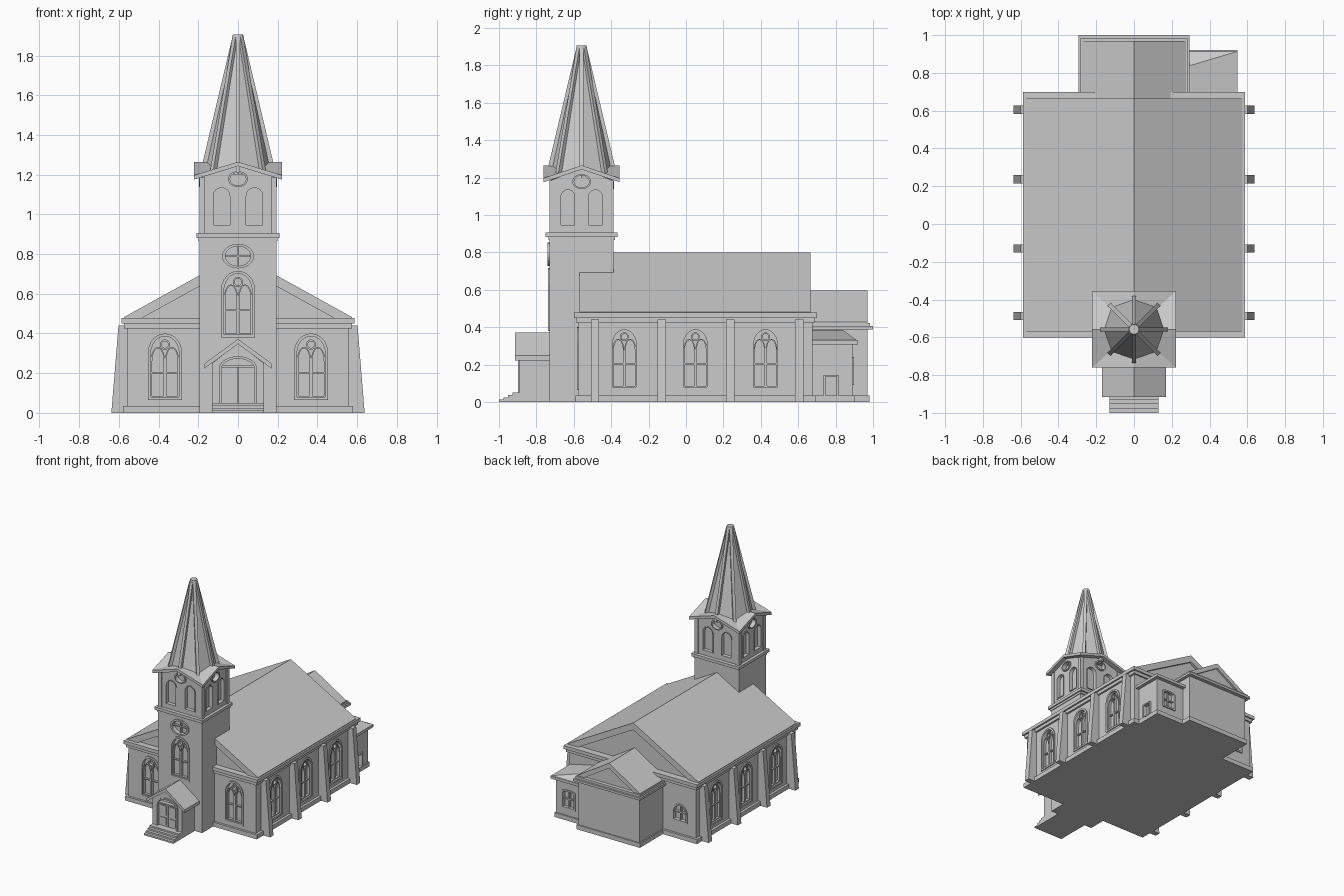
import bpy, bmesh, math
from mathutils import Matrix

if "Cube" in bpy.data.objects:
    bpy.data.objects.remove(bpy.data.objects["Cube"])

stone = bpy.data.materials.new("pale grey")
stone.use_nodes = True
GREY = (0.6, 0.6, 0.6, 1)
stone.diffuse_color = GREY
stone.node_tree.nodes["Principled BSDF"].inputs["Base Color"].default_value = GREY


# --- helpers ---
def finish(name, bm, M=Matrix()):
    bmesh.ops.recalc_face_normals(bm, faces=bm.faces)
    me = bpy.data.meshes.new(name)
    bm.to_mesh(me)
    bm.free()
    me.transform(M)
    me.materials.append(stone)
    ob = bpy.data.objects.new(name, me)
    bpy.context.scene.collection.objects.link(ob)
    return ob


def add_prism(bm, pts, y0, y1):
    a = [bm.verts.new((x, y0, z)) for x, z in pts]
    b = [bm.verts.new((x, y1, z)) for x, z in pts]
    bm.faces.new(a)
    bm.faces.new(b)
    for i in range(len(a)):
        j = (i + 1) % len(a)
        bm.faces.new((a[i], a[j], b[j], b[i]))


def add_ring(bm, outer, inner, y0, y1):
    loops = [[bm.verts.new((x, y, z)) for x, z in p]
             for p, y in ((outer, y0), (inner, y0), (inner, y1), (outer, y1))]
    n = len(outer)
    for k in range(4):
        p, q = loops[k], loops[(k + 1) % 4]
        for i in range(n):
            j = (i + 1) % n
            bm.faces.new((p[i], p[j], q[j], q[i]))


def rect(x0, x1, z0, z1):
    return [(x0, z0), (x1, z0), (x1, z1), (x0, z1)]


def prism(name, pts, y0, y1, M=Matrix()):
    bm = bmesh.new()
    add_prism(bm, pts, y0, y1)
    return finish(name, bm, M)


def box(name, x0, x1, y0, y1, z0, z1):
    return prism(name, rect(x0, x1, z0, z1), y0, y1)


def arch(u, w, z0, z1, rise, n=12):
    top = [(u + w / 2 * math.cos(math.pi * i / n), z1 - rise + rise * math.sin(math.pi * i / n))
           for i in range(n + 1)]
    return [(u - w / 2, z0), (u + w / 2, z0)] + top


def oval(u, z, rx, rz, n=24):
    return [(u + rx * math.cos(math.tau * i / n), z + rz * math.sin(math.tau * i / n)) for i in range(n)]


def chevron(name, hw, eave, ridge, t, y0, y1):
    pts = [(-hw, eave), (0, ridge), (hw, eave), (hw, eave - t), (0, ridge - t), (-hw, eave - t)]
    return prism(name, pts, y0, y1)


def wall(x, y, turn):
    # local -y points out of the wall; turn counts quarter turns from the front
    return Matrix.Translation((x, y, 0)) @ Matrix.Rotation(turn * math.pi / 2, 4, 'Z')


def carve(ob, cuts, depth):
    for pts, M in cuts:
        cutter = prism("cutter", pts, -0.03, depth, M)
        cutter.hide_render = True
        mod = ob.modifiers.new("opening", 'BOOLEAN')
        mod.operation, mod.solver, mod.object = 'DIFFERENCE', 'EXACT', cutter
        dg = bpy.context.evaluated_depsgraph_get()
        me = bpy.data.meshes.new_from_object(ob.evaluated_get(dg))
        ob.modifiers.clear()
        ob.data = me
        bpy.data.objects.remove(cutter)


DEPTH = 0.025


def church_window(name, M, u, w, z0, z1):
    bm = bmesh.new()
    t, rise = 0.014, w * 0.55
    outer = arch(u, w, z0, z1, rise)
    add_ring(bm, outer, arch(u, w - 2 * t, z0 + t, z1 - t, rise - t / 2), -0.008, DEPTH)
    lw = w / 2 - t
    for s in (-1, 1):
        c = u + s * lw / 2
        top = z1 - w * 0.4
        add_ring(bm, arch(c, lw, z0 + t, top, lw), arch(c, lw - t, z0 + t + t / 2, top - t / 2, lw - t / 2),
                 0.005, DEPTH)
        add_prism(bm, rect(c - lw / 2, c + lw / 2, (z0 + top) / 2, (z0 + top) / 2 + 0.008), 0.01, DEPTH)
    zr = z1 - w * 0.33
    add_ring(bm, oval(u, zr, w * 0.15, w * 0.15), oval(u, zr, w * 0.1, w * 0.1), 0.005, DEPTH)
    finish(name, bm, M)
    return outer, M


def oval_window(name, M, z, rx, rz, bars):
    bm = bmesh.new()
    outer = oval(0, z, rx, rz)
    add_ring(bm, outer, oval(0, z, rx * 0.8, rz * 0.8), -0.01, DEPTH)
    if bars:
        add_prism(bm, rect(-rx * 0.85, rx * 0.85, z - 0.004, z + 0.004), 0.008, DEPTH)
        add_prism(bm, rect(-0.004, 0.004, z - rz * 0.85, z + rz * 0.85), 0.008, DEPTH)
    finish(name, bm, M)
    return outer, M


def pane_window(name, M, u, w, z0, z1, rise):
    bm = bmesh.new()
    t = 0.012
    outer = arch(u, w, z0, z1, rise)
    add_ring(bm, outer, arch(u, w - 2 * t, z0 + t, z1 - t, rise * 0.85), -0.008, DEPTH)
    add_prism(bm, rect(u - 0.005, u + 0.005, z0 + t, z1 - t), 0.005, DEPTH)
    zm = (z0 + z1) / 2
    add_prism(bm, rect(u - w / 2 + t, u + w / 2 - t, zm - 0.005, zm + 0.005), 0.005, DEPTH)
    finish(name, bm, M)
    return outer, M


def cross_gable(name, cx, cy, hx, hy, ridge, eave, bottom):
    # four gables meeting in valleys; bottom maps a top height to the underside height
    bm = bmesh.new()
    ring = [(1, 0), (1, 1), (0, 1), (-1, 1), (-1, 0), (-1, -1), (0, -1), (1, -1)]
    hs = [eave if i % 2 else ridge for i in range(8)]
    layers = []
    for f in (lambda h: h, bottom):
        rim = [bm.verts.new((cx + a * hx, cy + b * hy, f(h))) for (a, b), h in zip(ring, hs)]
        mid = bm.verts.new((cx, cy, f(ridge)))
        for i in range(8):
            bm.faces.new((mid, rim[i], rim[(i + 1) % 8]))
        layers.append(rim)
    a, b = layers
    for i in range(8):
        j = (i + 1) % 8
        bm.faces.new((a[i], a[j], b[j], b[i]))
    return finish(name, bm)


# --- nave ---
nave = box("nave_walls", -0.56, 0.56, -0.575, 0.675, 0, 0.45)
cuts = [church_window("front_window", wall(0, -0.575, 0), s * 0.368, 0.17, 0.065, 0.4) for s in (-1, 1)]
for s in (-1, 1):
    M = wall(s * 0.56, 0, s)
    for y in (-0.33, 0.05, 0.425):
        cuts.append(church_window("side_window", M, s * y, 0.155, 0.065, 0.4))
    for y in (-0.487, -0.13, 0.237, 0.605):
        prism("buttress", [(s * y - 0.022, 0), (s * y + 0.022, 0), (s * y + 0.022, 0.44), (s * y - 0.022, 0.44)],
              -0.08, 0, M)
        # batter the outer face so that it leans in towards the top
        for v in bpy.context.scene.collection.objects[-1].data.vertices:
            if abs(v.co.x) > 0.6:
                v.co.x = s * (0.602 if v.co.z > 0.2 else 0.638)
cuts.append(pane_window("vestry_window", wall(0, 0.675, 2), 0.42, 0.13, 0.13, 0.27, 0.065))
carve(nave, cuts, DEPTH)
box("nave_plinth", -0.58, 0.58, -0.592, 0.692, 0, 0.035)
box("nave_lower_cornice", -0.575, 0.575, -0.588, 0.688, 0.425, 0.45)
box("nave_upper_cornice", -0.588, 0.588, -0.6, 0.7, 0.45, 0.477)
prism("nave_gable_wall", [(-0.54, 0.47), (0.54, 0.47), (0, 0.77)], -0.55, 0.645)
chevron("nave_roof", 0.575, 0.482, 0.8, 0.055, -0.57, 0.665)

# --- chancel at the back ---
box("chancel_walls", -0.27, 0.27, 0.6, 0.97, 0, 0.4)
box("chancel_plinth", -0.28, 0.28, 0.6, 0.98, 0, 0.035)
box("chancel_lower_cornice", -0.295, 0.295, 0.65, 1.0, 0.387, 0.405)
box("chancel_upper_cornice", -0.283, 0.283, 0.65, 0.985, 0.405, 0.423)
prism("chancel_gable_wall", [(-0.26, 0.42), (0.26, 0.42), (0, 0.58)], 0.6, 0.955)
chevron("chancel_roof", 0.275, 0.427, 0.595, 0.04, 0.6, 0.97)

# --- side annex ---
annex = box("annex_walls", 0.2, 0.52, 0.6, 0.89, 0, 0.31)
box("annex_plinth", 0.2, 0.53, 0.6, 0.9, 0, 0.035)
box("annex_eaves", 0.2, 0.548, 0.65, 0.92, 0.308, 0.33)
roof = box("annex_roof", 0.2, 0.542, 0.65, 0.912, 0.33, 0.385)
for v in roof.data.vertices:
    if v.co.z > 0.35:
        v.co.x = min(v.co.x, 0.3)
        v.co.y = min(v.co.y, 0.84)
cuts = [pane_window("annex_window", wall(0, 0.89, 2), -0.41, 0.12, 0.09, 0.24, 0.015)]
door = rect(0.735, 0.815, 0.03, 0.145)
bm = bmesh.new()
add_ring(bm, door, rect(0.745, 0.805, 0.035, 0.135), -0.012, DEPTH)
finish("annex_door_frame", bm, wall(0.52, 0, 1))
cuts.append((door, wall(0.52, 0, 1)))
carve(annex, cuts, 0.02)

# --- tower ---
TY = -0.558
tower = box("tower_shaft", -0.195, 0.195, TY - 0.172, TY + 0.17, 0, 0.88)
front = wall(0, TY - 0.172, 0)
carve(tower, [church_window("tower_window", front, 0, 0.17, 0.38, 0.715),
              oval_window("tower_oval_window", front, 0.79, 0.08, 0.062, True)], DEPTH)
box("tower_lower_band", -0.2, 0.2, TY - 0.178, TY + 0.178, 0.865, 0.885)
box("tower_upper_band", -0.21, 0.21, TY - 0.192, TY + 0.192, 0.882, 0.905)

# --- belfry ---
belfry = cross_gable("belfry_walls", 0, TY, 0.187, 0.163, 1.25, 1.185, lambda h: 0.89)
cuts = []
for turn, (x, y) in enumerate([(0, -0.163), (0.187, 0), (0, 0.163), (-0.187, 0)]):
    M = wall(x, TY + y, turn)
    w, off = ((0.095, 0.083), (0.085, 0.074))[turn % 2]
    for s in (-1, 1):
        outer = arch(s * off, w, 0.94, 1.14, w * 0.5)
        bm = bmesh.new()
        add_ring(bm, outer, arch(s * off, w - 0.012, 0.946, 1.134, w * 0.5 - 0.006), -0.005, DEPTH)
        finish("belfry_arch", bm, M)
        cuts.append((outer, M))
    cuts.append(oval_window("belfry_oval_window", M, 1.178, 0.05, 0.04, False))
carve(belfry, cuts, DEPTH)
for sx in (-1, 1):
    for sy in (-1, 1):
        x, y = sx * 0.18, TY + sy * 0.156
        box("belfry_pilaster", x - 0.015, x + 0.015, y - 0.015, y + 0.015, 0.9, 1.185)
cross_gable("belfry_roof", 0, TY, 0.222, 0.203, 1.265, 1.197, lambda h: h - 0.022)

# --- spire ---
bm = bmesh.new()
bmesh.ops.create_cone(bm, cap_ends=True, segments=8, radius1=0.172, radius2=0.02, depth=0.69,
                      matrix=Matrix.Translation((0, TY, 1.545)))
finish("spire", bm)
for i in range(8):
    M = Matrix.Translation((0, TY, 0)) @ Matrix.Rotation(i * math.pi / 4, 4, 'Z')
    prism("spire_rib", [(0.13, 1.21), (0.19, 1.21), (0.029, 1.89), (0.005, 1.89)], -0.011, 0.011, M)
bm = bmesh.new()
bmesh.ops.create_cone(bm, cap_ends=True, segments=16, radius1=0.03, radius2=0.026, depth=0.025,
                      matrix=Matrix.Translation((0, TY, 1.893)))
finish("spire_cap", bm)

# --- porch ---
porch = prism("porch_walls", [(-0.13, 0), (0.13, 0), (0.13, 0.25), (0, 0.35), (-0.13, 0.25)], -0.89, -0.7)
chevron("porch_roof", 0.17, 0.248, 0.372, 0.025, -0.915, -0.725)
front = wall(0, -0.89, 0)
doorway = arch(0, 0.19, 0.05, 0.285, 0.06)
carve(porch, [(doorway, front)], 0.03)
bm = bmesh.new()
add_ring(bm, doorway, arch(0, 0.166, 0.05, 0.273, 0.052), -0.008, 0.03)
add_prism(bm, rect(-0.09, 0.09, 0.228, 0.238), 0, 0.03)
for s in (-1, 1):
    c = s * 0.042
    add_prism(bm, rect(c - 0.04, c + 0.04, 0.05, 0.23), 0.015, 0.03)
    for z0, z1 in ((0.065, 0.12), (0.14, 0.215)):
        add_prism(bm, rect(c - 0.026, c + 0.026, z0, z1), 0.009, 0.02)
finish("porch_doors", bm, front)
for i in range(4):
    box("step", -0.13, 0.13, -1 + i * 0.024, -0.88, 0, 0.0125 * (i + 1))
